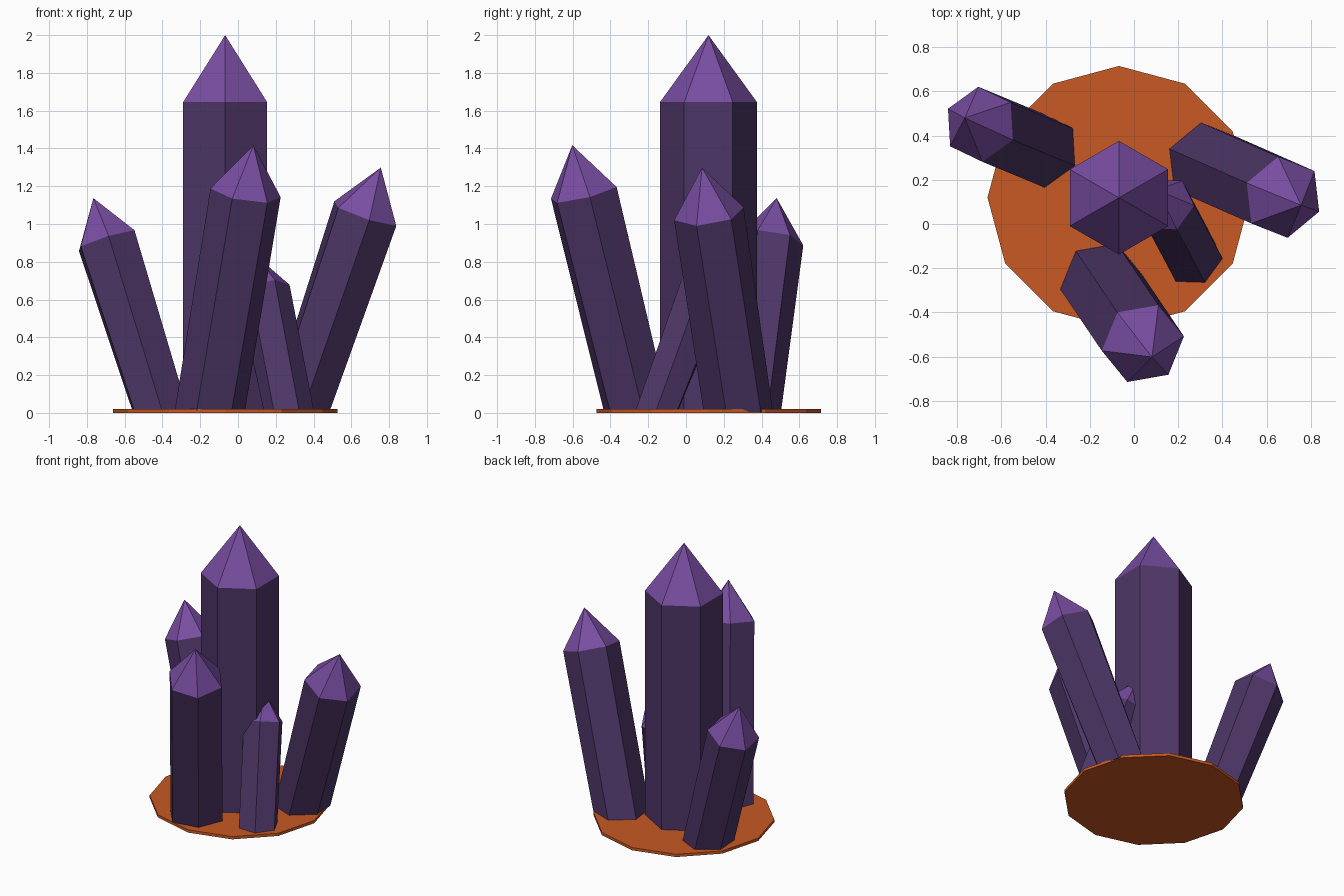
import bpy, bmesh, math
from mathutils import Vector, Matrix

if "Cube" in bpy.data.objects:
    bpy.data.objects.remove(bpy.data.objects["Cube"])


def material(name, rgb):
    m = bpy.data.materials.new(name)
    m.diffuse_color = (*rgb, 1)
    m.use_nodes = True
    m.node_tree.nodes["Principled BSDF"].inputs["Base Color"].default_value = m.diffuse_color
    return m


ORANGE = material("orange", (0.58, 0.10, 0.017))
PURPLE = material("dark purple", (0.075, 0.037, 0.135))
VIOLET = material("violet tip", (0.19, 0.075, 0.36))


def finish(bm, name, mats):
    bmesh.ops.recalc_face_normals(bm, faces=bm.faces)
    me = bpy.data.meshes.new(name)
    bm.to_mesh(me)
    bm.free()
    for m in mats:
        me.materials.append(m)
    ob = bpy.data.objects.new(name, me)
    bpy.context.collection.objects.link(ob)
    return ob


def crystal(name, foot, shoulder, radius, roll):
    """Leaning hexagonal column with a pointed tip and a foot flat on the base."""
    foot, shoulder = Vector((*foot, 0.005)), Vector(shoulder)
    axis = (shoulder - foot).normalized()
    tilt = math.acos(axis.z)
    azimuth = math.atan2(axis.y, axis.x) if tilt > 1e-4 else 0
    rot = Matrix.Rotation(azimuth, 3, 'Z') @ Matrix.Rotation(tilt, 3, 'Y')
    bm = bmesh.new()
    low, high = [], []
    for i in range(6):
        a = math.radians(roll + 60 * i)
        v = rot @ Vector((math.cos(a), math.sin(a), 0)) * radius
        low.append(bm.verts.new(foot + Vector((v.x, v.y, 0))))
        high.append(bm.verts.new(shoulder + v))
    apex = bm.verts.new(shoulder + axis * radius * 1.38)
    bm.faces.new(low)
    for i in range(6):
        j = (i + 1) % 6
        bm.faces.new((low[i], low[j], high[j], high[i]))
        bm.faces.new((high[i], high[j], apex)).material_index = 1
    return finish(bm, name, (PURPLE, VIOLET))


# Thin twelve-sided base
bm = bmesh.new()
bmesh.ops.create_cone(bm, cap_ends=True, segments=12, radius1=0.595, radius2=0.595,
                      depth=0.02, matrix=Matrix.Translation((-0.068, 0.12, 0.01)))
finish(bm, "base_plate", (ORANGE,))

# Crystals: foot centre, shoulder centre, radius, turn about the axis
crystal("main_crystal", (-0.068, 0.119), (-0.068, 0.119, 1.645), 0.257, 30)
crystal("left_crystal", (-0.41, 0.333), (-0.695, 0.451, 0.912), 0.172, -3)
crystal("front_crystal", (-0.15, -0.26), (0.04, -0.541, 1.165), 0.19, 5)
crystal("right_crystal", (0.32, 0.277), (0.674, 0.121, 1.055), 0.188, 2)
crystal("small_crystal", (0.27, -0.157), (0.14, 0.088, 0.65), 0.136, -2)
